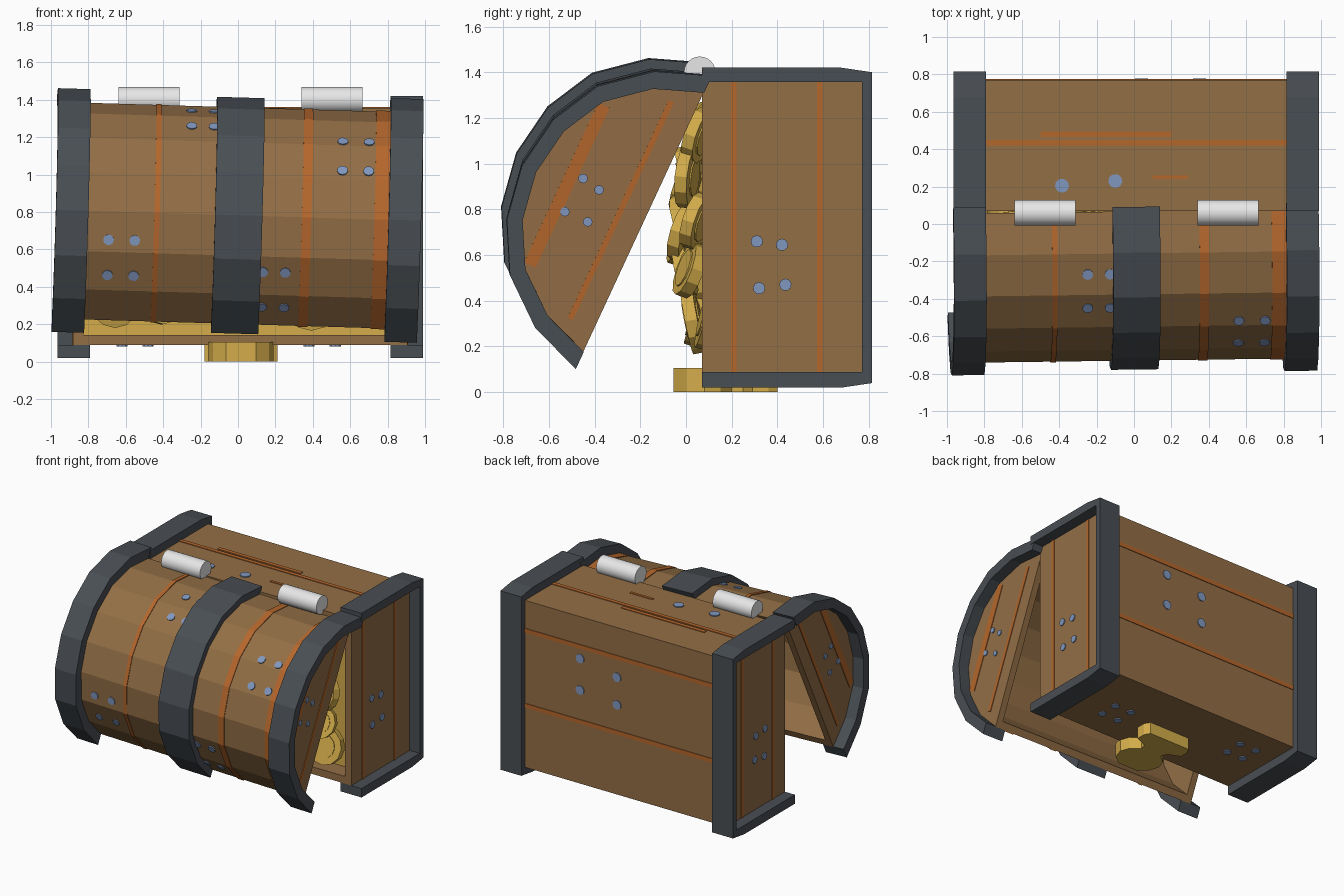
import bpy, bmesh, math, random
from mathutils import Matrix, Vector

if "Cube" in bpy.data.objects:
    bpy.data.objects.remove(bpy.data.objects["Cube"])

random.seed(4)

def mat(name, col):
    m = bpy.data.materials.new(name)
    m.diffuse_color = (*col, 1)
    m.use_nodes = True
    m.node_tree.nodes["Principled BSDF"].inputs["Base Color"].default_value = m.diffuse_color
    return m

WOOD = mat("brown wood", (.29, .157, .06))
SEAM = mat("orange grain", (.46, .135, .025))
STEEL = mat("dark steel", (.066, .077, .088))
GOLD = mat("gold", (.66, .42, .07))
RIVET = mat("blue rivet", (.22, .31, .52))
WHITE = mat("pale hinge", (.8, .8, .8))
I4 = Matrix.Identity(4)

def finish(bm, name, m, M):
    bmesh.ops.recalc_face_normals(bm, faces=bm.faces)
    me = bpy.data.meshes.new(name)
    bm.to_mesh(me)
    bm.free()
    me.materials.append(m)
    ob = bpy.data.objects.new(name, me)
    ob.matrix_world = M
    bpy.context.collection.objects.link(ob)
    return ob

def extrude(name, pts, x0, x1, m, M=I4):
    """Profile in the local yz plane, extruded along local x."""
    bm = bmesh.new()
    f = bm.faces.new([bm.verts.new((x0, a, b)) for a, b in pts])
    r = bmesh.ops.extrude_face_region(bm, geom=[f])
    vs = [g for g in r["geom"] if isinstance(g, bmesh.types.BMVert)]
    bmesh.ops.translate(bm, verts=vs, vec=(x1 - x0, 0, 0))
    return finish(bm, name, m, M)

def box(name, x0, x1, y0, y1, z0, z1, m, M=I4):
    return extrude(name, [(y0, z0), (y1, z0), (y1, z1), (y0, z1)], x0, x1, m, M)

def disc(name, c, n, r, h, m, M=I4, sides=9):
    bm = bmesh.new()
    bmesh.ops.create_cone(bm, cap_ends=True, segments=sides, radius1=r, radius2=r, depth=h)
    T = Matrix.Translation(c) @ Vector(n).to_track_quat('Z', 'Y').to_matrix().to_4x4()
    bmesh.ops.transform(bm, matrix=T, verts=bm.verts)
    return finish(bm, name, m, M)

# ---- chest body: open towards the front
X0, X1, Y0, Y1, Z0, Z1, T = -.88, .905, .07, .77, .088, 1.357, .055
box("body_base_panel", X0, X1, Y1 - T, Y1, Z0, Z1, WOOD)
box("body_lower_wall", X0, X1, Y0, Y1 - T, Z0, Z0 + T, WOOD)
box("body_upper_wall", X0, X1, Y0, Y1 - T, Z1 - T, Z1, WOOD)
box("body_left_wall", X0, X0 + T, Y0, Y1 - T, Z0 + T, Z1 - T, WOOD)
box("body_right_wall", X1 - T, X1, Y0, Y1 - T, Z0 + T, Z1 - T, WOOD)

# steel bands around both body ends
band = [(Y0, 1.42), (.68, 1.42), (.815, 1.40), (.815, .04), (.68, .02), (Y0, .02),
        (Y0, Z0), (Y1, Z0), (Y1, Z1), (Y0, Z1)]
for n, a, b in (("left", -.965, -.79), ("right", .815, .99)):
    extrude("body_band_" + n, band, a, b, STEEL)

# orange grain lines and rivets on the body
e = .005
for z in (1.13, .56):
    box("back_grain", -.79, .815, Y1, Y1 + e, z - .016, z + .016, SEAM)
for side, x in ((-1, X0), (1, X1)):
    for y in (.21, .585):
        box("end_grain", x - e, x + e, y - .012, y + .012, Z0, Z1, SEAM)
    for y, z in ((.31, .66), (.42, .645), (.32, .455), (.435, .47)):
        disc("end_rivet", (x, y, z), (1, 0, 0), .027, .014, RIVET)
box("top_grain", -.79, .815, .42, .45, Z1, Z1 + e, SEAM)
box("top_grain_knot", -.5, .2, .465, .495, Z1, Z1 + e, SEAM)
box("top_grain_chip", .1, .29, .24, .26, Z1, Z1 + e, SEAM)
for x, y in ((-.385, .205), (-.1, .23)):
    disc("top_rivet", (x, y, Z1), (0, 0, 1), .038, .014, RIVET)
for x, z in ((.35, 1.04), (.35, .80), (.04, .98), (.04, .77)):
    disc("back_rivet", (x, Y1, z), (0, 1, 0), .035, .014, RIVET)
for cx, cy in ((.45, .35), (-.55, .5)):
    for dx in (-.07, .07):
        for dy in (-.07, .07):
            disc("underside_rivet", (cx + dx, cy + dy, Z0), (0, 0, 1), .03, .014, RIVET)

# ---- lid: local x = width, y = along the rim, z = outwards; swung ajar and slightly skewed
vx = Vector((1, .013, -.03)).normalized()
vu = Vector((.0217, .421, .907)).normalized()
vn = vx.cross(vu).normalized()
L = Matrix((vx, vu, vn)).transposed().to_4x4()
L.translation = (-.005, -.197, .772)
half = [(.629, 0), (.55, .211), (.406, .386), (.215, .488), (0, .523)]
arc = half + [(-a, b) for a, b in half[-2::-1]]

def ring(so, si):
    return [(a * so, b * so) for a, b in arc] + [(a * si, b * si) for a, b in arc[::-1]]

def surf(s):
    """Point and normal on the lid curve, s counted in segments."""
    i = min(int(s), 7)
    p, q = Vector(arc[i]), Vector(arc[i + 1])
    d = q - p
    return p.lerp(q, s - i), Vector((d.y, -d.x)) * (-1 if (d.y * p.x - d.x * p.y) < 0 else 1)

extrude("lid_shell", ring(1, .915), -.89, .89, WOOD, L)
for side in (-1, 1):
    x = .89 * side
    extrude("lid_end", arc, x, x - side * .05, WOOD, L)
    # grain and rivets on the lid ends
    box("lid_end_grain_wide", x - e, x + e, -.38, .39, .345, .4, SEAM, L)
    box("lid_end_grain", x - e, x + e, -.52, .53, .1, .125, SEAM, L)
    for y, z in ((-.45, .935), (-.53, .79), (-.38, .885), (-.43, .745)):
        d = Vector((0, y + .185, z - .745))
        p = (x, d.y * .421 + d.z * .907, d.z * .421 - d.y * .907)
        disc("lid_end_rivet", p, (1, 0, 0), .021, .014, RIVET, L)
for n, a, b, s in (("left", -.977, -.803, 1.125), ("middle", -.125, .128, 1.09),
                   ("right", .803, .977, 1.125)):
    extrude("lid_band_" + n, ring(s, .995), a, b, STEEL, L)

# grain lines round the lid
for x, w in ((-.435, .014), (.365, .025), (.765, .038)):
    extrude("lid_grain", ring(1.009, .995), x - w, x + w, SEAM, L)

# lid rivets in clusters of four: x pair, curve positions
for xs, ss in (((-.26, -.14), (1.5, 2.4)), ((.55, .69), (2.85, 3.75)),
               ((-.69, -.55), (5.7, 6.6)), ((.14, .26), (6.4, 7.4))):
    for x in xs:
        for s in ss:
            p, n = surf(s)
            disc("lid_rivet", (x, p.x, p.y), (0, n.x, n.y), .029, .014, RIVET, L)

# ---- hinges
for x in (-.477, .502):
    ob = disc("hinge_barrel", (x, .06, 1.4), (1, 0, 0), .069, .326, WHITE, sides=24)
    for p in ob.data.polygons:
        p.use_smooth = len(p.vertices) == 4

# ---- lock plate under the body: wide bar, narrow waist, rounded tongue
side = [(.17, .40), (.195, .36), (.195, .29), (.10, .25), (.085, .20),
        (.15, .15), (.175, .08), (.15, .0), (.08, -.055)]
plate = [(.015 + a, b) for a, b in side] + [(.015 - a, b) for a, b in side[::-1]]
LM = Matrix(((0, 1, 0, 0), (0, 0, 1, 0), (1, 0, 0, 0), (0, 0, 0, 1)))
extrude("lock_plate", plate, 0, .105, GOLD, LM)

# ---- treasure: a filled core with coins spilling from the opening
box("treasure_core", X0 + T, X1 - T, .2, Y1 - T, Z0 + T, Z1 - T, GOLD)
for i in range(6):
    for j in range(5):
        z = .33 + j * .195 + random.uniform(-.03, .03)
        x = -.62 + i * .255 + random.uniform(-.05, .05)
        y = .075 - .09 * math.sin(math.pi * (z - .1) / 1.2) + random.uniform(0, .09)
        n = (random.uniform(-.35, .35), -1, random.uniform(-.4, .4))
        disc("coin", (x, y, z), n, random.uniform(.12, .15), .055, GOLD, sides=12)
        disc("coin_face", (x, y, z), n, .085, .068, GOLD, sides=12)
